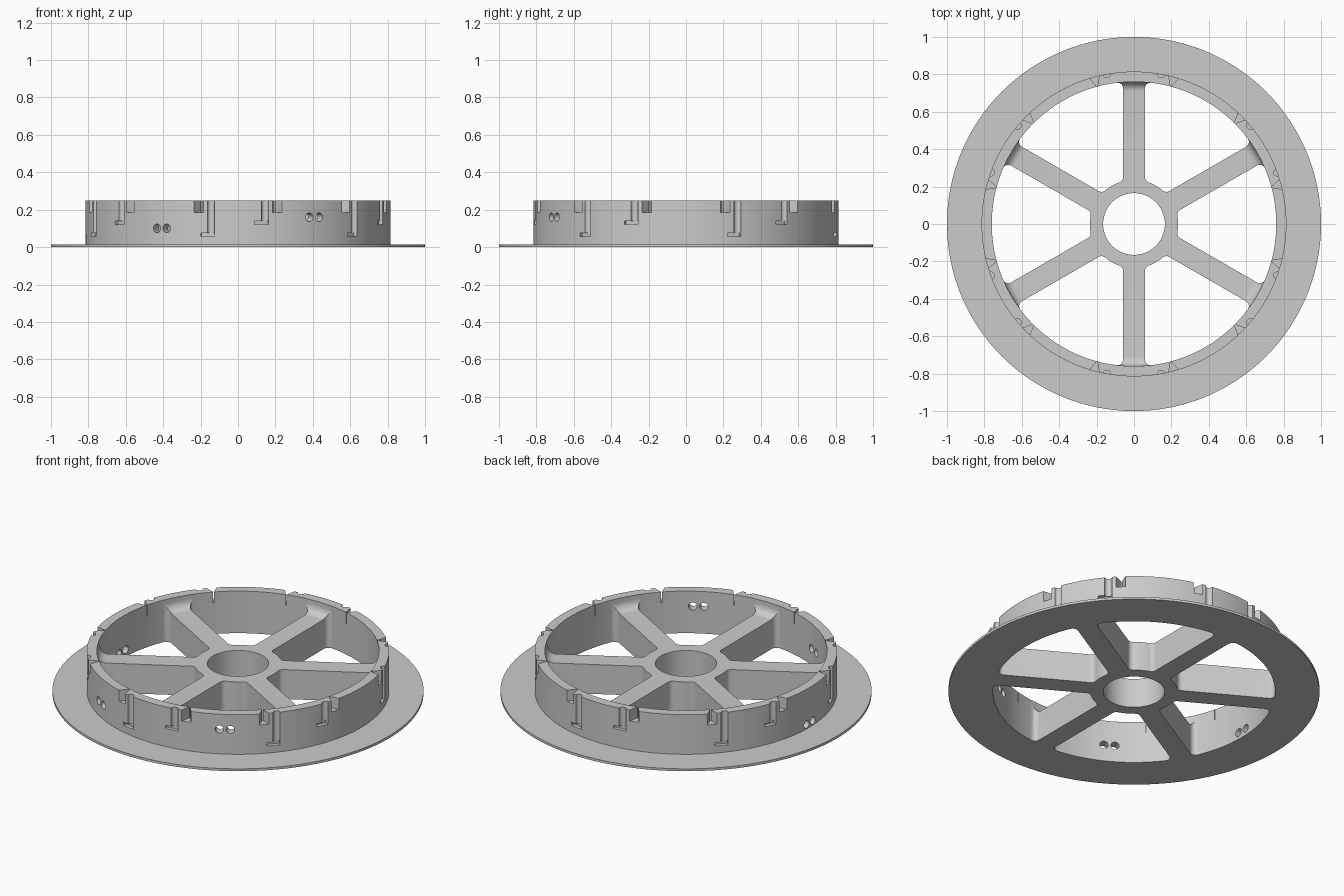
import bpy, bmesh
from math import sin, cos, asin, radians, pi
from mathutils import Matrix, Vector

old = bpy.data.objects.get("Cube")
if old:
    bpy.data.objects.remove(old)

BORE, HUB, INNER, OUTER, FLANGE = 0.165, 0.236, 0.76, 0.815, 1.0
SPOKE_Z, RING_Z, PLATE_Z = 0.175, 0.25, 0.014
HALF_SPOKE, FILLET = 0.058, 0.03

grey = bpy.data.materials.new("plain grey")
grey.use_nodes = True
colour = (0.6, 0.6, 0.6, 1)
grey.diffuse_color = colour
grey.node_tree.nodes["Principled BSDF"].inputs["Base Color"].default_value = colour


def make_object(name, bm):
    bmesh.ops.recalc_face_normals(bm, faces=bm.faces[:])
    mesh = bpy.data.meshes.new(name)
    bm.to_mesh(mesh)
    bm.free()
    obj = bpy.data.objects.new(name, mesh)
    bpy.context.collection.objects.link(obj)
    return obj


def turn(degrees):
    return Matrix.Rotation(radians(degrees), 4, "Z")


def add_prism(bm, outline, low, high, matrix):
    """Extrude a flat outline from low to high, then place it."""
    face = bm.faces.new([bm.verts.new((x, y, low)) for x, y in outline])
    out = bmesh.ops.extrude_face_region(bm, geom=[face])
    top = [v for v in out["geom"] if isinstance(v, bmesh.types.BMVert)]
    bmesh.ops.translate(bm, verts=top, vec=(0, 0, high - low))
    bmesh.ops.transform(bm, verts=list(face.verts) + top, matrix=matrix)


def arc(cx, cy, r, start, end, steps):
    angles = [start + (end - start) * i / steps for i in range(steps + 1)]
    return [(cx + r * cos(a), cy + r * sin(a)) for a in angles]


def cut(body, bm):
    """Subtract a set of cutters from the body and discard them."""
    tool = make_object("cutter", bm)
    tool.hide_render = True
    mod = body.modifiers.new("cut", "BOOLEAN")
    mod.operation, mod.solver, mod.object = "DIFFERENCE", "EXACT", tool
    graph = bpy.context.evaluated_depsgraph_get()
    result = bpy.data.meshes.new_from_object(body.evaluated_get(graph))
    body.modifiers.clear()
    body.data = result
    bpy.data.objects.remove(tool)


# Hub, web, drum and flange turned from one profile, with a curved rise at the drum
curve = 0.05
profile = [(BORE, 0), (BORE, SPOKE_Z)]
profile += arc(INNER - curve, SPOKE_Z + curve, curve, -pi / 2, 0, 8)
profile += [(INNER, RING_Z), (OUTER, RING_Z), (OUTER, PLATE_Z), (FLANGE, PLATE_Z), (FLANGE, 0)]
bm = bmesh.new()
ring = [bm.verts.new((r, 0, z)) for r, z in profile]
edges = [bm.edges.new((ring[i - 1], ring[i])) for i in range(len(ring))]
bmesh.ops.spin(bm, geom=ring + edges, cent=(0, 0, 0), axis=(0, 0, 1),
               angle=2 * pi, steps=192, use_merge=True)
bmesh.ops.remove_doubles(bm, verts=bm.verts[:], dist=1e-5)
wheel = make_object("spoked_flange_wheel", bm)

# Six rounded windows that leave the spokes
limit = INNER + 0.0005
rim_r, hub_r = limit - FILLET, HUB + FILLET
rim_a = pi / 6 - asin((HALF_SPOKE + FILLET) / rim_r)
hub_a = pi / 6 - asin((HALF_SPOKE + FILLET) / hub_r)
side = pi * 2 / 3
half = arc(0, 0, limit, radians(1), rim_a, 13)
half += arc(rim_r * cos(rim_a), rim_r * sin(rim_a), FILLET, rim_a, side, 8)[1:]
half += arc(hub_r * cos(hub_a), hub_r * sin(hub_a), FILLET, side, hub_a + pi, 8)
half += arc(0, 0, HUB, hub_a, radians(1), 5)[1:]
window = half + [(x, -y) for x, y in reversed(half)]
bm = bmesh.new()
for k in range(6):
    add_prism(bm, window, -0.1, 0.4, turn(60 * k))
cut(wheel, bm)

# Twelve wedge notches in the drum's top edge
bm = bmesh.new()
for k in range(12):
    add_prism(bm, [(INNER - 0.003, 0), (0.85, -0.043), (0.85, 0.043)], 0.185, 0.3,
              turn(15 + 30 * k))
cut(wheel, bm)

# Half-round channels beside each spoke, deep and shallow in turn, each with a foot
channels, feet = bmesh.new(), bmesh.new()
for k in range(6):
    for offset, floor in ((-10.2, 0.057), (10.2, 0.122)):
        spot = turn(30 + 60 * k + offset)
        add_prism(channels, arc(OUTER, 0, 0.02, 0, 2 * pi, 24)[:-1], floor, 0.3, spot)
        add_prism(feet, [(0.793, -0.056), (0.85, -0.056), (0.85, 0.019), (0.793, 0.019)],
                  floor - 0.001, floor + 0.018, spot)
cut(wheel, channels)
cut(wheel, feet)

# Pairs of round holes through the drum, stepping down from one side to the next
bm = bmesh.new()
for angle, height in ((-60, 0.16), (-120, 0.1), (180, 0.042)):
    for shift in (-0.03, 0.03):
        place = turn(angle) @ Matrix.Translation((0.79, shift, height)) @ Matrix.Rotation(pi / 2, 4, "Y")
        bmesh.ops.create_cone(bm, cap_ends=True, segments=32, radius1=0.023,
                              radius2=0.023, depth=0.2, matrix=place)
cut(wheel, bm)

# Finish
wheel.data.materials.clear()
wheel.data.materials.append(grey)
bpy.ops.object.select_all(action="DESELECT")
wheel.select_set(True)
bpy.context.view_layer.objects.active = wheel
bpy.ops.object.shade_smooth_by_angle(angle=radians(30))
